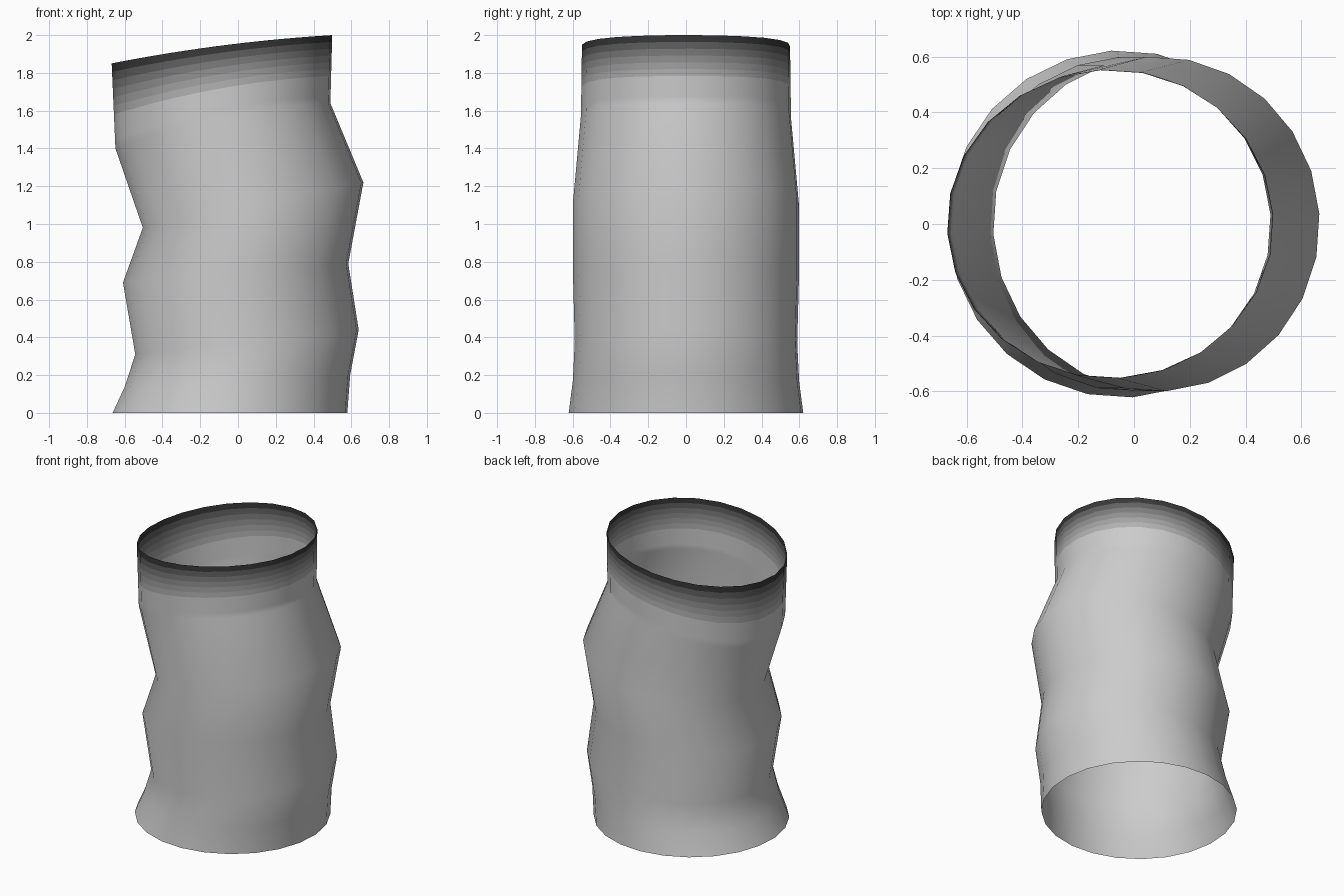
import bpy, bmesh, math

if "Cube" in bpy.data.objects:
    bpy.data.objects.remove(bpy.data.objects["Cube"])

SIDES = 24
TWIST = math.radians(3.5)
BANDS = 10  # colour steps fading to black at the rim

# left x, left z, right x, right z, half depth, upward bow at the middle
rings = [
    (-0.665, 0.00, 0.58, 0.00, 0.622, 0.00),
    (-0.60, 0.14, 0.595, 0.20, 0.60, 0.00),
    (-0.545, 0.31, 0.64, 0.44, 0.59, 0.00),
    (-0.61, 0.69, 0.585, 0.79, 0.60, 0.01),
    (-0.505, 0.98, 0.665, 1.22, 0.60, 0.00),
    (-0.65, 1.40, 0.49, 1.64, 0.557, 0.05),
    (-0.67, 1.85, 0.50, 2.00, 0.552, 0.02),
]

# Split the top collar into thin strips for the dark fade
a, b = rings[-2], rings[-1]
body_count = len(rings) - 2
strips = [tuple(p + (q - p) * i / BANDS for p, q in zip(a, b)) for i in range(BANDS + 1)]
rings = rings[:-2] + strips

bm = bmesh.new()


def add_ring(lx, lz, rx, rz, depth, bow):
    verts = []
    for i in range(SIDES):
        t = TWIST + math.tau * i / SIDES
        c, s = math.cos(t), math.sin(t)
        verts.append(bm.verts.new((
            (lx + rx) / 2 + (rx - lx) / 2 * c,
            depth * s,
            (lz + rz) / 2 + (rz - lz) / 2 * c + bow * s * s)))
    return verts


# Open crooked tube wall
loops = [add_ring(*r) for r in rings]
for k, (low, high) in enumerate(zip(loops, loops[1:])):
    for i in range(SIDES):
        j = (i + 1) % SIDES
        face = bm.faces.new((low[i], low[j], high[j], high[i]))
        face.smooth = True
        face.material_index = max(0, k - body_count + 1)

mesh = bpy.data.meshes.new("crooked_tube")
bm.to_mesh(mesh)
bm.free()
tube = bpy.data.objects.new("crooked_tube", mesh)
bpy.context.collection.objects.link(tube)

# Grey wall, then darker strips up to the black rim
for i in range(BANDS + 1):
    v = 0.8 if i == 0 else 0.8 * (1 - (i - 0.5) / BANDS)
    mat = bpy.data.materials.new(f"grey_{i}")
    mat.diffuse_color = (v, v, v, 1)
    mat.use_nodes = True
    mat.node_tree.nodes["Principled BSDF"].inputs["Base Color"].default_value = mat.diffuse_color
    mesh.materials.append(mat)
